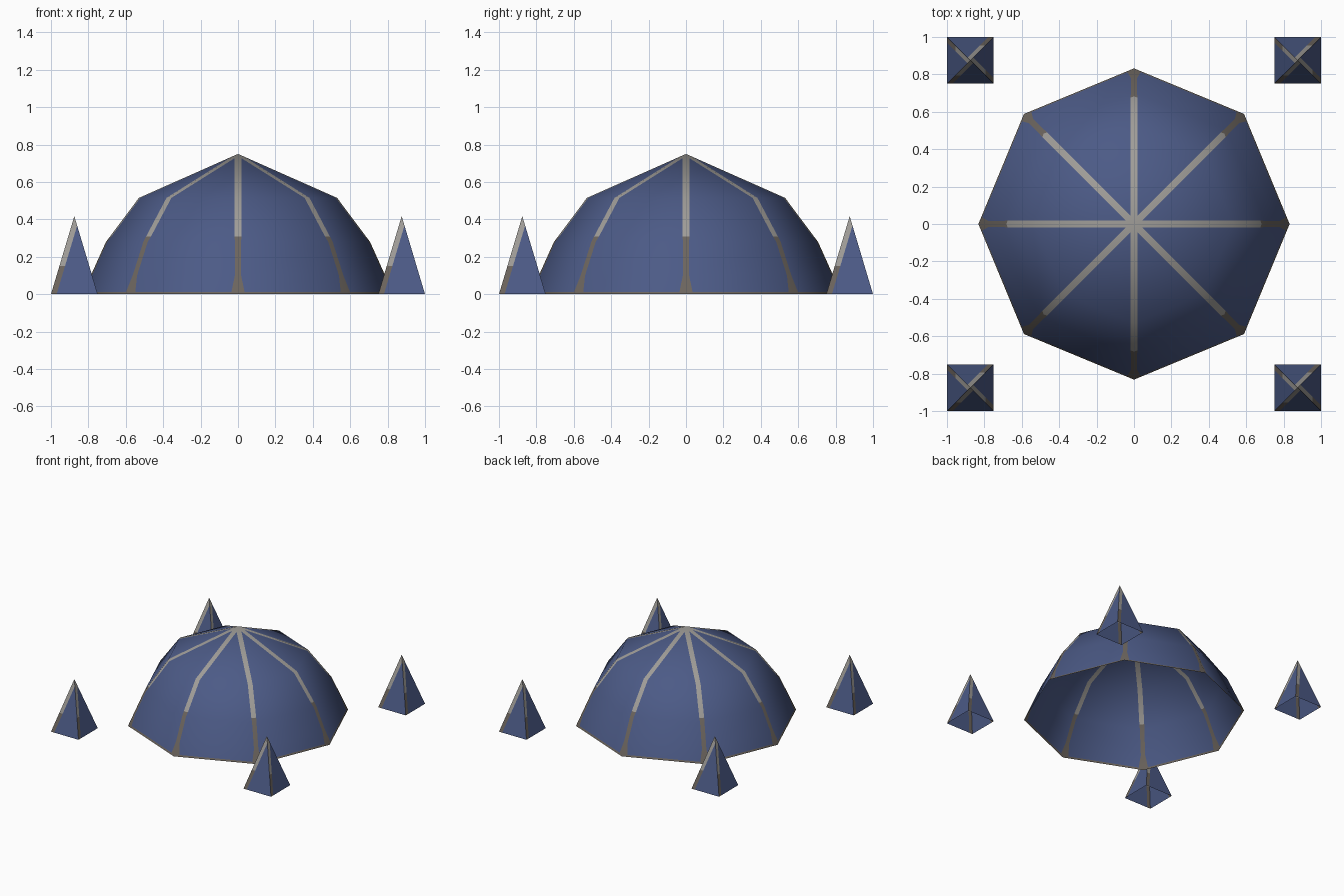
import bpy, bmesh, math
from mathutils import Vector

if "Cube" in bpy.data.objects:
    bpy.data.objects.remove(bpy.data.objects["Cube"])


def material(name, rgb):
    m = bpy.data.materials.new(name)
    m.diffuse_color = (*rgb, 1)
    m.use_nodes = True
    m.node_tree.nodes["Principled BSDF"].inputs["Base Color"].default_value = m.diffuse_color
    return m


MATS = [material("blue_cloth", (0.072, 0.103, 0.240)),
        material("light_grey_trim", (0.350, 0.337, 0.315)),
        material("brown_trim", (0.150, 0.130, 0.112))]
BLUE, GREY, BROWN = 0, 1, 2


def face(bm, pts, mat):
    f = bm.faces.new([bm.verts.new(p) for p in pts])
    f.material_index = mat


def finish(bm, name):
    bmesh.ops.remove_doubles(bm, verts=bm.verts, dist=1e-4)
    me = bpy.data.meshes.new(name)
    bm.to_mesh(me)
    bm.free()
    for m in MATS:
        me.materials.append(m)
    ob = bpy.data.objects.new(name, me)
    bpy.context.collection.objects.link(ob)
    return ob


# Open octagonal dome: radius, height, rib half-width
ROWS = [(0.832, 0.0, 0.045), (0.826, 0.013, 0.038), (0.787, 0.10, 0.018),
        (0.706, 0.28, 0.018), (0.683, 0.31, 0.02), (0.53, 0.515, 0.02),
        (0.055, 0.726, 0.02)]
APEX = Vector((0, 0, 0.75))


def dome_row(k, row):
    r, z, w = row
    a, b = (Vector((r * math.cos(t), r * math.sin(t), z))
            for t in (k * math.pi / 4, (k + 1) * math.pi / 4))
    d = (b - a).normalized() * w
    return [a, a + d, b - d, b]


bm = bmesh.new()
for k in range(8):
    for i in range(len(ROWS) - 1):
        lo, hi = dome_row(k, ROWS[i]), dome_row(k, ROWS[i + 1])
        rib = BROWN if ROWS[i][1] < 0.3 else GREY
        for j in range(3):
            mat = BROWN if i == 0 else (BLUE if j == 1 else rib)
            face(bm, [lo[j], lo[j + 1], hi[j + 1], hi[j]], mat)
    # grey hub around the peak
    top = dome_row(k, ROWS[-1])
    for j in range(3):
        face(bm, [top[j], top[j + 1], APEX], GREY)
dome = finish(bm, "dome_canopy")

# Smooth dome shading that ignores the rib cuts
TILT = [(0.0, 24), (0.28, 31), (0.515, 52), (0.751, 90)]


def dome_normal(p):
    for (z0, a0), (z1, a1) in zip(TILT, TILT[1:]):
        if p.z <= z1:
            a = math.radians(a0 + (a1 - a0) * (p.z - z0) / (z1 - z0))
            break
    flat = Vector((p.x, p.y, 0))
    flat = flat.normalized() if flat.length > 1e-4 else Vector((0, 0, 0))
    return (flat * math.cos(a) + Vector((0, 0, math.sin(a)))).normalized()


dome.data.polygons.foreach_set("use_smooth", [True] * len(dome.data.polygons))
dome.data.normals_split_custom_set_from_vertices(
    [dome_normal(v.co) for v in dome.data.vertices])

# Four open corner spikes, each side trimmed along its left edge
H, HALF, STRIP = 0.417, 0.125, 0.03


def spike(name, cx, cy):
    bm = bmesh.new()
    c = Vector((cx, cy, 0))
    peak = c + Vector((0, 0, H))

    def edge(k, z):
        t = math.radians(225 + 90 * k)
        r = HALF * math.sqrt(2) * (1 - z / H)
        return c + Vector((r * math.cos(t), r * math.sin(t), z))

    z2 = H * (1 - STRIP / (2 * HALF))
    for k in range(4):
        l0, l1, l2 = (edge(k, z) for z in (0, 0.15, z2))
        r0, r1, r2 = (edge(k + 1, z) for z in (0, 0.15, z2))
        d = (r0 - l0).normalized() * STRIP
        m0, m1 = l0 + d, l1 + d
        face(bm, [l0, m0, m1, l1], BROWN)
        face(bm, [m0, r0, r1, m1], BLUE)
        face(bm, [l1, m1, r2, l2], GREY)
        face(bm, [m1, r1, r2], BLUE)
        face(bm, [l2, r2, peak], GREY)
    finish(bm, name)


for sx, side in ((-1, "left"), (1, "right")):
    for sy, end in ((-1, "front"), (1, "back")):
        spike(f"{end}_{side}_spike", sx * 0.875, sy * 0.875)
